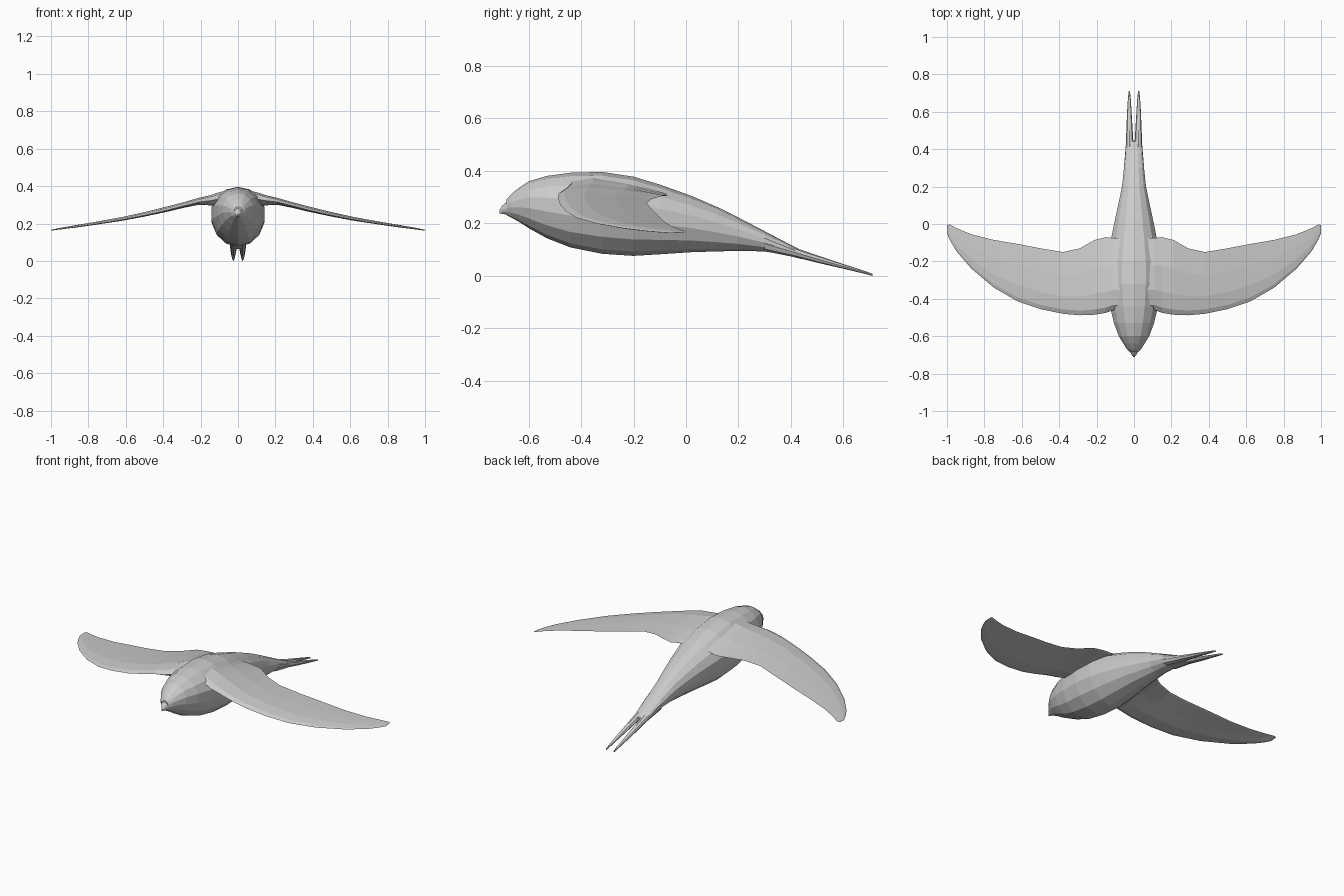
import bpy, bmesh
from math import sin, cos, pi


def loft(name, rings, mirror=False):
    """Skin closed rings of equal point count, cap both ends."""
    bm = bmesh.new()
    loops = [[bm.verts.new(p) for p in r] for r in rings]
    n = len(loops[0])
    for a, b in zip(loops, loops[1:]):
        for i in range(n):
            j = (i + 1) % n
            bm.faces.new((a[i], a[j], b[j], b[i]))
    bm.faces.new(loops[0])
    bm.faces.new(loops[-1][::-1])
    bmesh.ops.recalc_face_normals(bm, faces=bm.faces)
    me = bpy.data.meshes.new(name)
    bm.to_mesh(me)
    bm.free()
    ob = bpy.data.objects.new(name, me)
    bpy.context.collection.objects.link(ob)
    if mirror:
        ob.modifiers.new("Mirror", 'MIRROR')
    return ob


def egg(y, bottom, top, w, f=0.55, cx=0.0, n=14):
    """Cross-section ring, widest at fraction f of its height."""
    mid = bottom + (top - bottom) * f
    ring = []
    for i in range(n):
        a = 2 * pi * i / n + pi / 2
        h = (top - mid) if sin(a) > 0 else (mid - bottom)
        ring.append((cx + w * cos(a), y, mid + h * sin(a)))
    return ring


# body with head and tail base: y, bottom, top, half width
body = [(-0.64, .208, .333, .058), (-0.60, .182, .360, .083), (-0.53, .143, .381, .110),
        (-0.44, .108, .393, .132), (-0.32, .084, .396, .146), (-0.20, .076, .378, .145),
        (-0.10, .082, .348, .130), (0.02, .090, .305, .105), (0.12, .093, .262, .083),
        (0.20, .095, .222, .066), (0.30, .093, .170, .055), (0.38, .079, .128, .047),
        (0.44, .064, .098, .040)]
head_tip = [egg(-0.685, .232, .290, .022), egg(-0.667, .222, .310, .040)]
loft("body", head_tip + [egg(*b) for b in body])

# short hooked beak
loft("beak", [egg(-0.71, .238, .252, .004), egg(-0.70, .236, .268, .012),
              egg(-0.675, .232, .288, .028), egg(-0.645, .228, .295, .045)])

# forked tail streamers, mirrored: y, bottom, top, half width, centre x
tail = [(0.30, .094, .150, .026, .028), (0.42, .070, .106, .021, .023),
        (0.50, .050, .078, .017, .024), (0.60, .027, .045, .012, .025),
        (0.68, .008, .019, .007, .025), (0.71, .000, .008, .003, .025)]
loft("tail_streamer", [egg(y, b, t, w, .5, c, 8) for y, b, t, w, c in tail], True)

# wings, mirrored: x, leading y, trailing y, leading z, trailing z, rise, drop
wing = [(0.04, -.46, -.08, .345, .315, .045, .03), (0.11, -.46, -.075, .330, .310, .040, .03),
        (0.15, -.475, -.07, .322, .305, .034, .02), (0.21, -.485, -.085, .315, .305, .025, .012),
        (0.29, -.488, -.13, .295, .292, .020, .010), (0.38, -.48, -.15, .271, .277, .018, .010),
        (0.50, -.455, -.13, .244, .252, .015, .009), (0.62, -.415, -.107, .220, .230, .012, .008),
        (0.75, -.340, -.085, .199, .207, .010, .006), (0.87, -.238, -.055, .181, .189, .007, .005),
        (0.95, -.145, -.022, .170, .176, .005, .003), (0.985, -.085, -.003, .165, .169, .003, .002),
        (1.0, -.05, -.005, .163, .166, .001, .001)]


def airfoil(x, ly, ty, lz, tz, up, dn):
    prof = [(0, 0), (.07, .6), (.28, 1), (.62, .7), (1, .05),
            (.97, -.1), (.6, -.5), (.28, -1), (.07, -.7)]
    return [(x, ly + (ty - ly) * u, lz + (tz - lz) * u + v * (up if v > 0 else dn))
            for u, v in prof]


loft("wing", [airfoil(*s) for s in wing], True)
